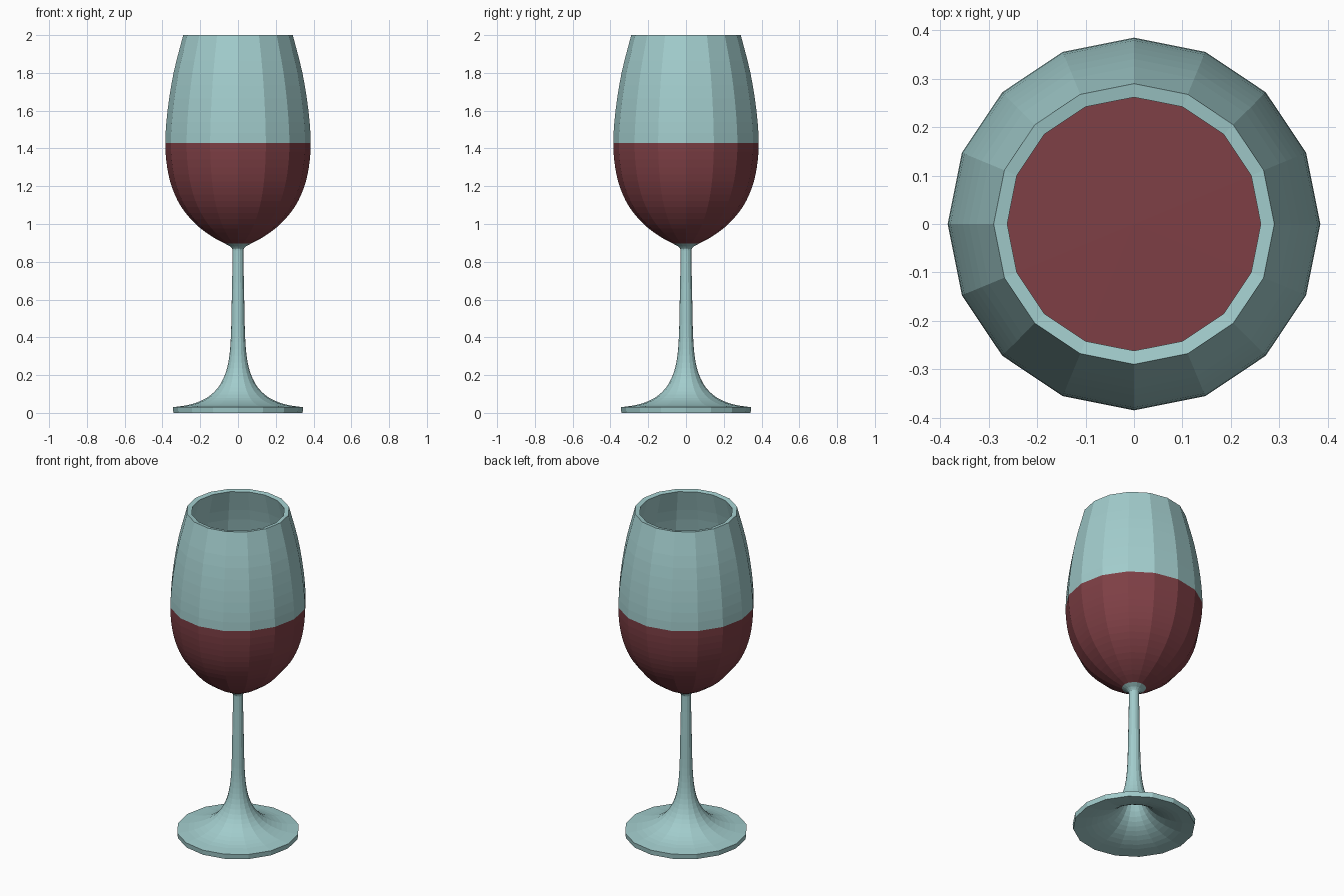
import bpy, bmesh, math
from mathutils import Vector

if "Cube" in bpy.data.objects:
    bpy.data.objects.remove(bpy.data.objects["Cube"])

SIDES = 16
WINE_LEVEL = 1.43


def material(name, rgb):
    m = bpy.data.materials.new(name)
    m.diffuse_color = (*rgb, 1)
    m.use_nodes = True
    m.node_tree.nodes["Principled BSDF"].inputs["Base Color"].default_value = m.diffuse_color
    return m


glass_mat = material("pale teal glass", (0.36, 0.605, 0.605))
wine_mat = material("dark red wine", (0.21, 0.05, 0.06))


def smooth_curve(pts, steps=3):
    """Catmull-Rom curve through (radius, height) points."""
    p = [Vector(q) for q in pts]
    p = [2 * p[0] - p[1]] + p + [2 * p[-1] - p[-2]]
    out = []
    for i in range(1, len(p) - 2):
        a, b, c, d = p[i - 1:i + 3]
        for k in range(steps):
            t = k / steps
            v = 0.5 * (2 * b + (c - a) * t + (2 * a - 5 * b + 4 * c - d) * t * t
                       + (3 * b - a - 3 * c + d) * t ** 3)
            out.append((max(v.x, 0.0), v.y))
    return out + [tuple(pts[-1])]


def lathe(name, profile, mats):
    """Revolve a profile; points on the axis become single vertices."""
    bm = bmesh.new()
    rings = []
    for r, z in profile:
        if r < 1e-4:
            rings.append([bm.verts.new((0, 0, z))] * SIDES)
        else:
            rings.append([bm.verts.new((r * math.cos(2 * math.pi * i / SIDES),
                                        r * math.sin(2 * math.pi * i / SIDES), z))
                          for i in range(SIDES)])
    for lo, hi in zip(rings, rings[1:]):
        for i in range(SIDES):
            j = (i + 1) % SIDES
            quad = list(dict.fromkeys((lo[i], lo[j], hi[j], hi[i])))
            if len(quad) > 2:
                bm.faces.new(quad)
    bmesh.ops.recalc_face_normals(bm, faces=bm.faces)
    mesh = bpy.data.meshes.new(name)
    bm.to_mesh(mesh)
    bm.free()
    for m in mats:
        mesh.materials.append(m)
    obj = bpy.data.objects.new(name, mesh)
    bpy.context.collection.objects.link(obj)
    return obj


# Hollow underside of the foot, from the axis outwards
underside = smooth_curve([(0, 0.45), (0.006, 0.38), (0.02, 0.28), (0.042, 0.19),
                          (0.085, 0.11), (0.15, 0.055), (0.24, 0.018), (0.342, 0)])
# Foot top and stem
stem = smooth_curve([(0.345, 0.03), (0.25, 0.045), (0.165, 0.08), (0.105, 0.135),
                     (0.066, 0.21), (0.046, 0.3), (0.037, 0.42), (0.033, 0.6),
                     (0.029, 0.83), (0.034, 0.873), (0.068, 0.896)])
# Outside of the bowl, split at the wine level
bowl_low = [(0.068, 0.896), (0.14, 0.935), (0.225, 1.0), (0.3, 1.09),
            (0.348, 1.19), (0.375, 1.3), (0.385, WINE_LEVEL)]
bowl_high = [(0.373, 1.6), (0.341, 1.8), (0.29, 2.0)]
bowl = smooth_curve(bowl_low + bowl_high)
# Inside of the bowl, rim downwards
inner_low = [(0.357, WINE_LEVEL), (0.347, 1.3), (0.32, 1.2), (0.275, 1.11),
             (0.2, 1.02), (0.12, 0.96), (0, 0.925)]
inside = smooth_curve([(0.262, 1.995), (0.313, 1.8), (0.345, 1.6)] + inner_low)

# Glass: outer bowl faces below the wine level show the wine colour
glass = lathe("wine_glass", underside + stem + bowl[1:] + inside, [glass_mat, wine_mat])
for f in glass.data.polygons:
    c = f.center
    if 0.896 < c.z < WINE_LEVEL and f.normal.dot(Vector((c.x, c.y, 0))) > 0:
        f.material_index = 1

# Wine filling the bowl, slightly embedded in the inner wall
fill = [(0, WINE_LEVEL)] + [(r + 0.004 if r else 0, z - (0 if z == WINE_LEVEL else 0.004))
                            for r, z in smooth_curve(inner_low)]
lathe("wine", fill, [wine_mat])
